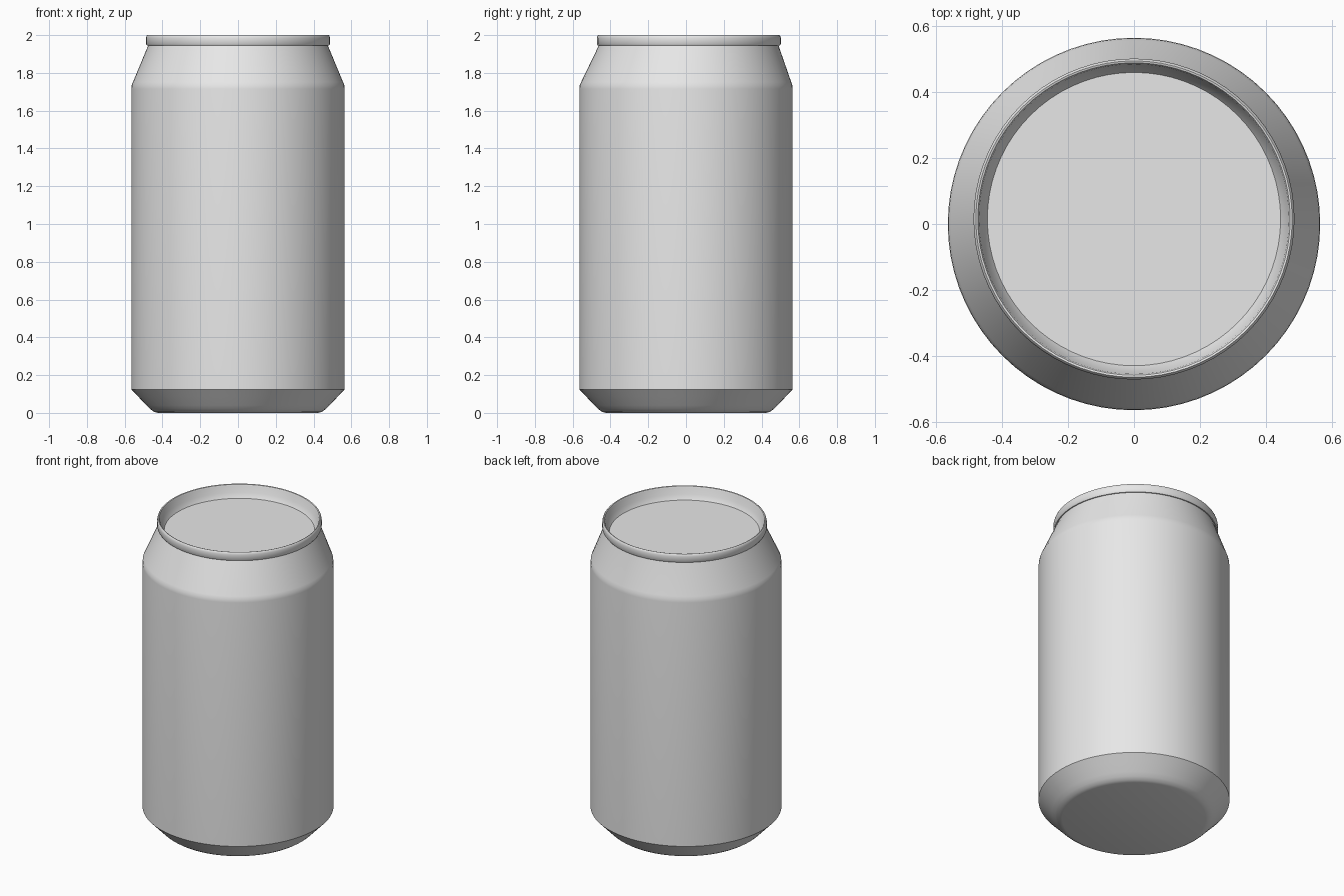
import bpy
import bmesh
import math

SEGMENTS = 72
RIM_SHIFT = 0.015  # the lid sits slightly toward the back

old = bpy.data.objects.get("Cube")
if old:
    bpy.data.objects.remove(old, do_unlink=True)

# Bare aluminium
metal = bpy.data.materials.new("aluminium_grey")
metal.use_nodes = True
grey = (0.8, 0.8, 0.8, 1.0)
metal.diffuse_color = grey
metal.node_tree.nodes["Principled BSDF"].inputs["Base Color"].default_value = grey


def lathe(name, profile, cap_first=False, cap_last=False):
    """Revolve (radius, height, y shift) points around the z axis."""
    bm = bmesh.new()
    rings = []
    for radius, z, shift in profile:
        angles = [2 * math.pi * i / SEGMENTS for i in range(SEGMENTS)]
        rings.append([bm.verts.new((radius * math.cos(a), radius * math.sin(a) + shift, z))
                      for a in angles])
    for low, high in zip(rings, rings[1:]):
        for i in range(SEGMENTS):
            j = (i + 1) % SEGMENTS
            bm.faces.new((low[i], low[j], high[j], high[i]))
    if cap_first:
        bm.faces.new(rings[0][::-1])
    if cap_last:
        bm.faces.new(rings[-1])
    mesh = bpy.data.meshes.new(name)
    bm.to_mesh(mesh)
    bm.free()
    mesh.materials.append(metal)
    obj = bpy.data.objects.new(name, mesh)
    bpy.context.collection.objects.link(obj)
    bpy.ops.object.select_all(action="DESELECT")
    obj.select_set(True)
    bpy.context.view_layer.objects.active = obj
    bpy.ops.object.shade_smooth_by_angle(angle=math.radians(32))
    return obj


# Body: flat base, tapered foot, straight wall and sloping neck
body = [
    (0.425, 0.0, 0), (0.445, 0.006, 0), (0.465, 0.02, 0), (0.485, 0.04, 0),
    (0.53, 0.088, 0), (0.565, 0.125, 0), (0.565, 0.14, 0), (0.565, 1.715, 0),
    (0.563, 1.735, 0), (0.556, 1.752, 0.001),
    (0.482, 1.93, 0.013), (0.474, 1.95, RIM_SHIFT),
]
lathe("can_body", body, cap_first=True)

# Lid: rolled rim, sloped inner wall and recessed panel
lid = [
    (0.472, 1.945, RIM_SHIFT), (0.482, 1.945, RIM_SHIFT), (0.487, 1.953, RIM_SHIFT),
    (0.487, 1.985, RIM_SHIFT), (0.484, 1.996, RIM_SHIFT), (0.480, 2.0, RIM_SHIFT),
    (0.474, 1.998, RIM_SHIFT), (0.470, 1.99, RIM_SHIFT),
    (0.464, 1.95, RIM_SHIFT), (0.445, 1.92, RIM_SHIFT),
]
lathe("can_lid", lid, cap_last=True)
